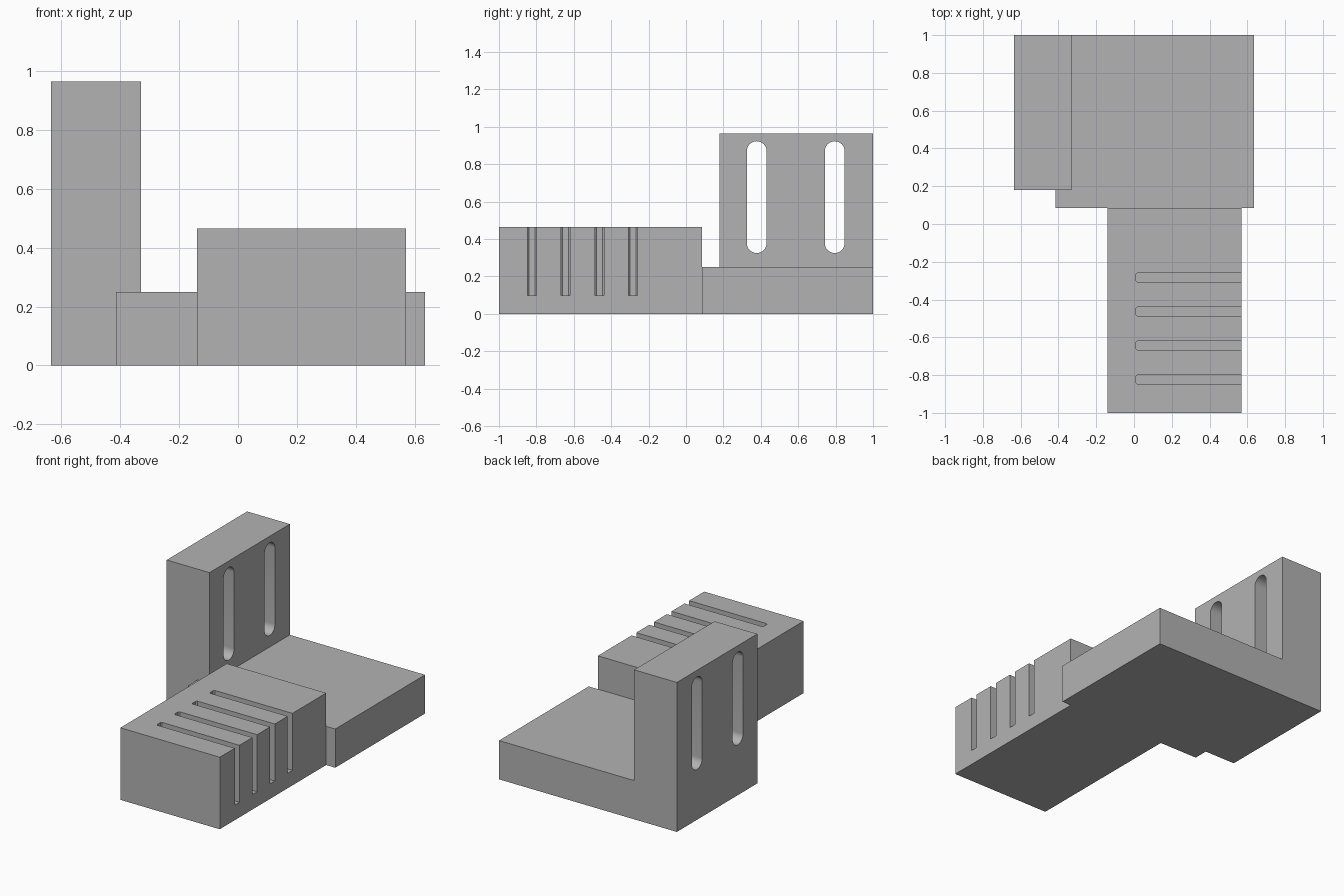
import bpy
import bmesh
import math

cube = bpy.data.objects.get("Cube")
if cube:
    bpy.data.objects.remove(cube, do_unlink=True)

grey = bpy.data.materials.new("plain_grey")
grey.use_nodes = True
grey.diffuse_color = (0.45, 0.45, 0.45, 1)
grey.node_tree.nodes["Principled BSDF"].inputs["Base Color"].default_value = grey.diffuse_color


def prism(name, profile, offset):
    """Extrude a closed 3D outline along an offset into a solid object."""
    bm = bmesh.new()
    face = bm.faces.new([bm.verts.new(p) for p in profile])
    extruded = bmesh.ops.extrude_face_region(bm, geom=[face])["geom"]
    bmesh.ops.translate(bm, vec=offset,
                        verts=[g for g in extruded if isinstance(g, bmesh.types.BMVert)])
    bmesh.ops.recalc_face_normals(bm, faces=bm.faces)
    mesh = bpy.data.meshes.new(name)
    bm.to_mesh(mesh)
    bm.free()
    mesh.materials.append(grey)
    obj = bpy.data.objects.new(name, mesh)
    bpy.context.collection.objects.link(obj)
    return obj


def box(name, x0, x1, y0, y1, z0, z1):
    outline = [(x0, y0, z0), (x1, y0, z0), (x1, y1, z0), (x0, y1, z0)]
    return prism(name, outline, (0, 0, z1 - z0))


def combine(target, tool, operation):
    """Apply a boolean and discard the tool object."""
    mod = target.modifiers.new(operation.lower(), "BOOLEAN")
    mod.operation = operation
    mod.solver = "EXACT"
    mod.object = tool
    bpy.context.view_layer.objects.active = target
    bpy.ops.object.modifier_apply(modifier=mod.name)
    bpy.data.objects.remove(tool, do_unlink=True)


# Low base plate, stepped at the front beside the upright wall
footprint = [(-0.635, 1), (-0.635, 0.18), (-0.415, 0.18), (-0.415, 0.085),
             (0.635, 0.085), (0.635, 1)]
bracket = prism("slotted_bracket", [(x, y, 0) for x, y in footprint], (0, 0, 0.25))

# Upright wall and front block, merged into one solid
combine(bracket, box("upright_wall", -0.635, -0.33, 0.18, 1, 0, 0.965), "UNION")
combine(bracket, box("front_block", -0.14, 0.57, -1, 0.085, 0, 0.465), "UNION")

# Two round-ended slots through the wall
r, low, high = 0.053, 0.378, 0.87
for y in (0.378, 0.795):
    outline = []
    for i in range(34):
        a = math.pi * (i if i < 17 else i - 1) / 16
        z = high if i < 17 else low
        outline.append((-0.8, y + r * math.cos(a), z + r * math.sin(a)))
    combine(bracket, prism("wall_slot", outline, (0.6, 0, 0)), "DIFFERENCE")

# Four grooves open to the top and left side, with eased inner corners
w, c = 0.024, 0.008
for i in range(4):
    y = -0.823 + 0.18 * i
    outline = [(0.7, y - w), (0.7, y + w), (0.01 + c, y + w), (0.01, y + w - c),
               (0.01, y - w + c), (0.01 + c, y - w)]
    groove = prism("groove", [(px, py, 0.097) for px, py in outline], (0, 0, 0.5))
    combine(bracket, groove, "DIFFERENCE")

# Smooth slot ends, crisp edges elsewhere
bpy.ops.object.select_all(action="DESELECT")
bracket.select_set(True)
bpy.context.view_layer.objects.active = bracket
bpy.ops.object.shade_smooth_by_angle(angle=math.radians(30))
